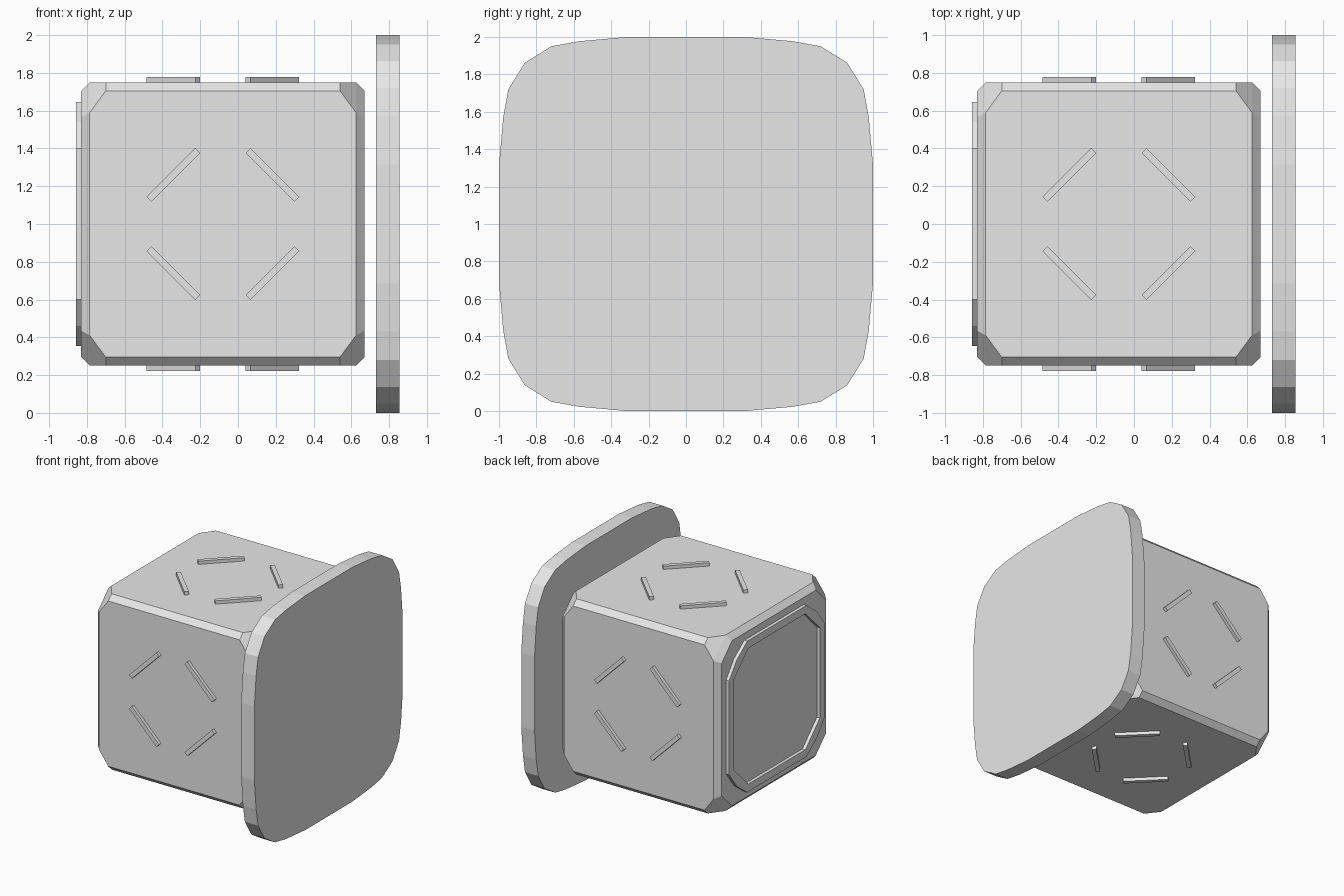
import bpy, bmesh, math
from mathutils import Vector, Matrix

if "Cube" in bpy.data.objects:
    bpy.data.objects.remove(bpy.data.objects["Cube"])

grey = bpy.data.materials.new("light grey")
grey.diffuse_color = (0.8, 0.8, 0.8, 1)
grey.use_nodes = True
grey.node_tree.nodes["Principled BSDF"].inputs["Base Color"].default_value = grey.diffuse_color

CX, CZ, H = -0.08, 1.0, 0.75   # body centre and half size


def finish(name, bm):
    bmesh.ops.recalc_face_normals(bm, faces=bm.faces[:])
    me = bpy.data.meshes.new(name)
    bm.to_mesh(me)
    bm.free()
    me.materials.append(grey)
    ob = bpy.data.objects.new(name, me)
    bpy.context.collection.objects.link(ob)
    return ob


def four_corners(quarter):
    """Turn one corner's (y, z) points into a closed outline by quarter turns."""
    pts, out = list(quarter), []
    for _ in range(4):
        out += pts
        pts = [(z, -y) for y, z in pts]
    return out


def loop(bm, outline, x):
    return [bm.verts.new((x, y, CZ + z)) for y, z in outline]


def bridge(bm, a, b):
    n = len(a)
    for i in range(n):
        j = (i + 1) % n
        bm.faces.new((a[i], a[j], b[j], b[i]))


# Body: cube with narrow edge chamfers and wide corner cuts
bm = bmesh.new()
f, e, c = H, 0.705, (0.62, 0.59, 0.565)
for sx in (-1, 1):
    for sy in (-1, 1):
        for sz in (-1, 1):
            for p in ((c[0], f, e), (c[0], e, f), (e, f, c[1]),
                      (e, c[1], f), (f, e, c[2]), (f, c[2], e)):
                bm.verts.new((CX + sx * p[0], sy * p[1], CZ + sz * p[2]))
bmesh.ops.convex_hull(bm, input=bm.verts[:])
bmesh.ops.dissolve_limit(bm, angle_limit=math.radians(3),
                         verts=bm.verts[:], edges=bm.edges[:])
finish("body", bm)

# Large rounded-square plate on the right
corner = [(0.315, 1.0), (0.57, 0.977), (0.72, 0.95), (0.862, 0.862),
          (0.95, 0.72), (0.977, 0.57), (1.0, 0.315)]
bm = bmesh.new()
a = loop(bm, four_corners(corner), 0.73)
b = loop(bm, four_corners(corner), 0.855)
bridge(bm, a, b)
bm.faces.new(a)
bm.faces.new(b)
finish("end_plate", bm)

# Raised rim on the left face
outer = four_corners([(0.40, 0.645), (0.54, 0.54), (0.645, 0.40)])
inner = four_corners([(0.385, 0.58), (0.4825, 0.4825), (0.58, 0.385)])
bm = bmesh.new()
rings = [loop(bm, o, x) for o, x in ((outer, -0.82), (outer, -0.858),
                                     (inner, -0.858), (inner, -0.82))]
for i in range(4):
    bridge(bm, rings[i], rings[(i + 1) % 4])
finish("left_rim", bm)

# Four diagonal ribs on the front, top, back and bottom
for side, turn in (("top", 0), ("front", 90), ("bottom", 180), ("back", 270)):
    bm = bmesh.new()
    for sx in (-1, 1):
        for sy in (-1, 1):
            m = (Matrix.Translation((CX, 0, CZ))
                 @ Matrix.Rotation(math.radians(turn), 4, 'X')
                 @ Matrix.Translation((sx * 0.262, sy * 0.26, H + 0.01))
                 @ Matrix.Rotation(-sx * sy * math.pi / 4, 4, 'Z')
                 @ Matrix.Diagonal((0.365, 0.036, 0.036, 1)))
            bmesh.ops.create_cube(bm, size=1, matrix=m)
    finish(side + "_ribs", bm)
